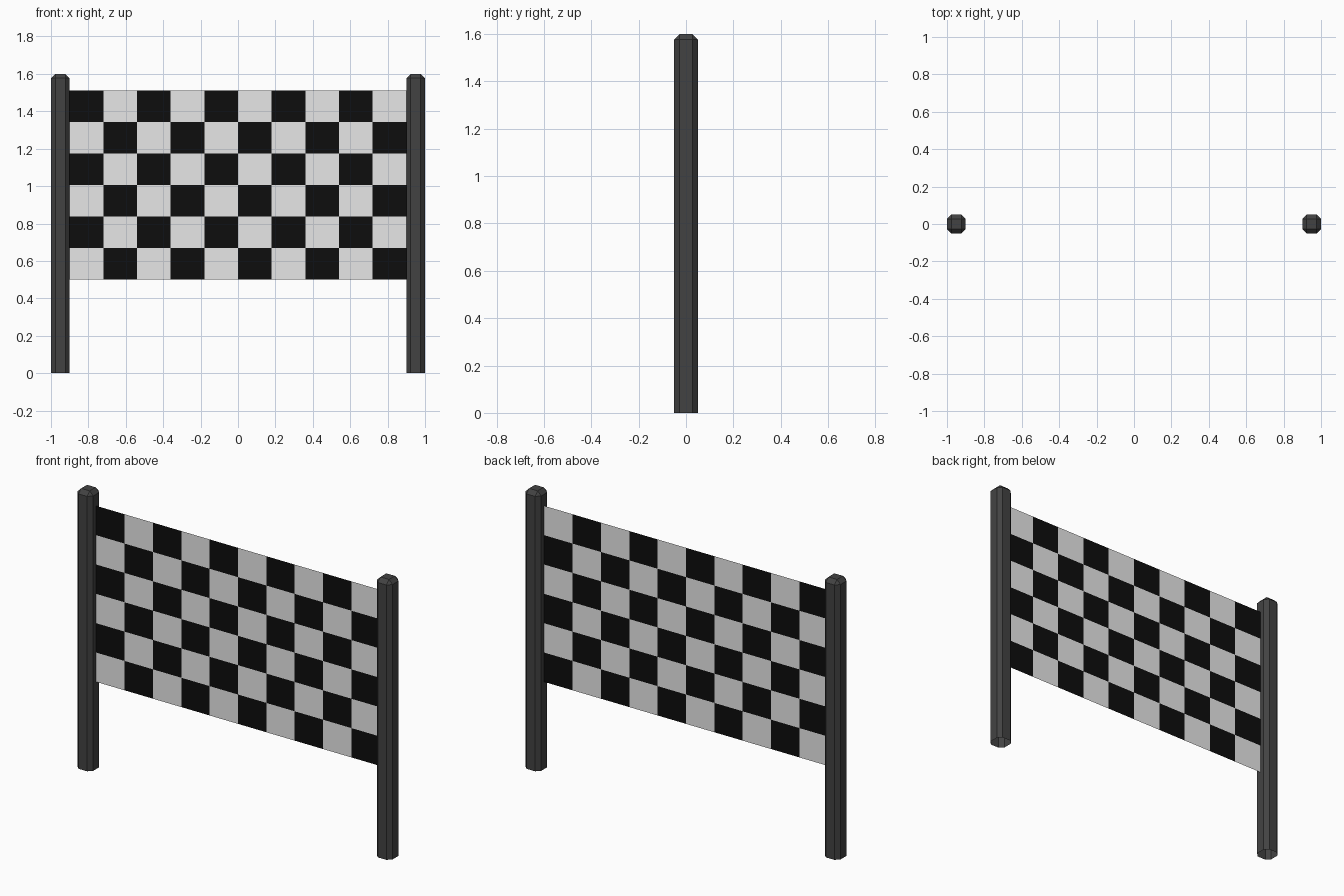
import bpy, bmesh

if "Cube" in bpy.data.objects:
    bpy.data.objects.remove(bpy.data.objects["Cube"])

COLS, ROWS = 10, 6
HALF_W, Z0, Z1 = 0.9, 0.5, 1.51


def material(name, v):
    m = bpy.data.materials.new(name)
    m.diffuse_color = (v, v, v, 1)
    m.use_nodes = True
    m.node_tree.nodes["Principled BSDF"].inputs["Base Color"].default_value = m.diffuse_color
    return m


def add_object(name, bm, mats):
    me = bpy.data.meshes.new(name)
    bm.to_mesh(me)
    bm.free()
    for m in mats:
        me.materials.append(m)
    ob = bpy.data.objects.new(name, me)
    bpy.context.collection.objects.link(ob)
    return ob


dark_grey = material("post_dark_grey", 0.055)
white = material("banner_white", 0.9)
black = material("banner_black", 0.004)

# Posts: chamfered square columns, open at the bottom
for side, x in (("left", -0.95), ("right", 0.95)):
    bm = bmesh.new()
    bmesh.ops.create_cube(bm, size=1)
    for v in bm.verts:
        v.co = (x + v.co.x * 0.1, v.co.y * 0.1, (v.co.z + 0.5) * 1.6)
    base = [f for f in bm.faces if f.calc_center_median().z < 0.01]
    bmesh.ops.delete(bm, geom=base, context='FACES_ONLY')
    edges = [e for e in bm.edges if max(v.co.z for v in e.verts) > 0.01]
    bmesh.ops.bevel(bm, geom=edges, offset=0.023, segments=1, affect='EDGES')
    add_object(side + "_post", bm, [dark_grey])

# Banner: single sheet of checker squares, black at the top left
bm = bmesh.new()
grid = [[bm.verts.new((-HALF_W + 2 * HALF_W * c / COLS, 0, Z0 + (Z1 - Z0) * r / ROWS))
         for c in range(COLS + 1)] for r in range(ROWS + 1)]
for r in range(ROWS):
    for c in range(COLS):
        f = bm.faces.new((grid[r][c], grid[r][c + 1], grid[r + 1][c + 1], grid[r + 1][c]))
        f.material_index = (r + c) % 2
# bottom-left square is white, so odd squares are black
add_object("checkered_banner", bm, [white, black])
